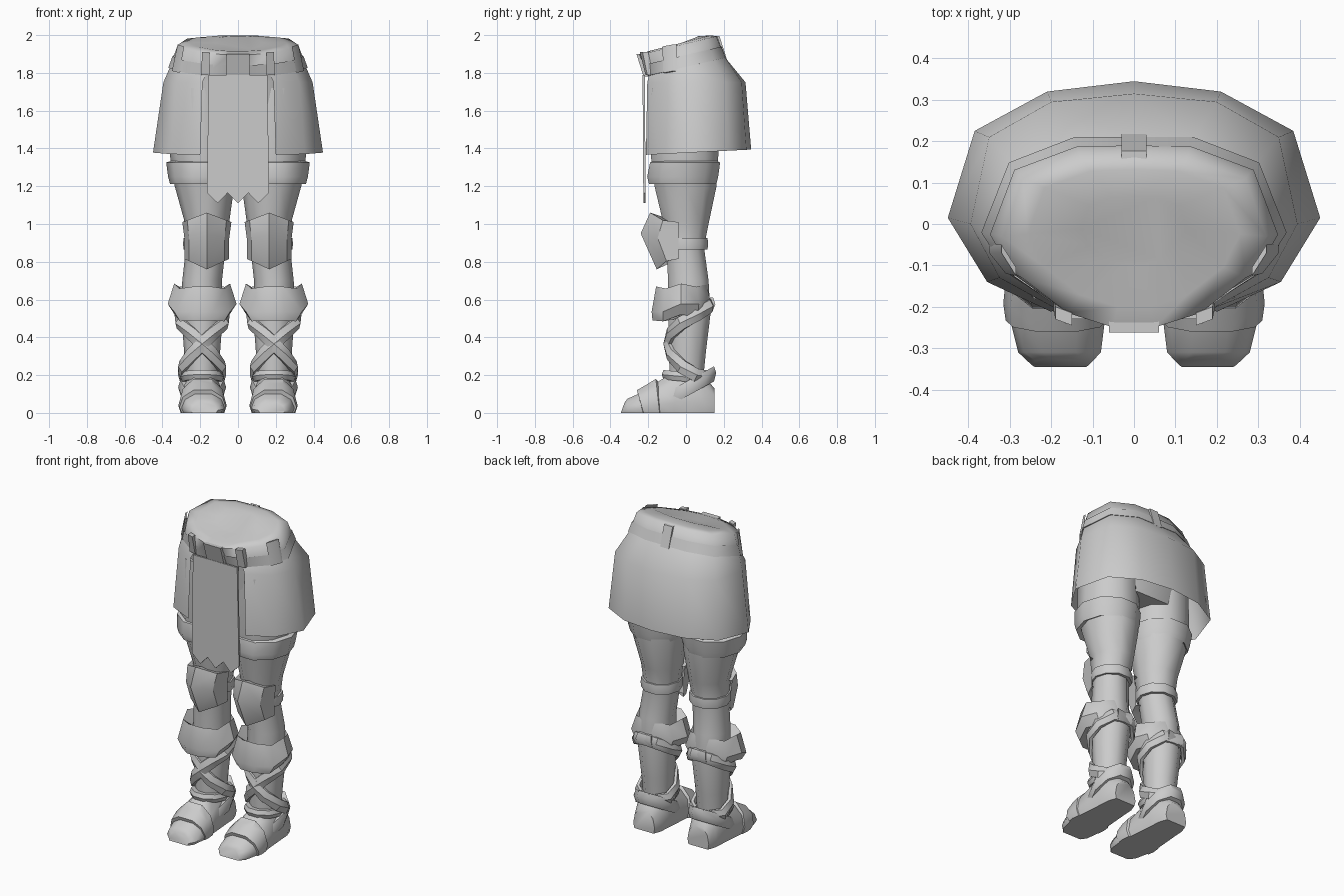
import bpy, bmesh, math
from mathutils import Vector

if "Cube" in bpy.data.objects:
    bpy.data.objects.remove(bpy.data.objects["Cube"])

mat = bpy.data.materials.new("plain_grey")
mat.diffuse_color = (0.6, 0.6, 0.6, 1)
mat.use_nodes = True
mat.node_tree.nodes["Principled BSDF"].inputs["Base Color"].default_value = mat.diffuse_color


def loft(name, rings, closed=True, cap0=False, cap1=False, loop=False, mirror=False, angle=40):
    """Skin a list of equal-length point rings."""
    bm = bmesh.new()
    vs = [[bm.verts.new(p) for p in r] for r in rings]
    n = len(rings[0])
    pairs = list(zip(vs, vs[1:])) + ([(vs[-1], vs[0])] if loop else [])
    for a, b in pairs:
        for i in range(n if closed else n - 1):
            j = (i + 1) % n
            bm.faces.new((a[i], a[j], b[j], b[i]))
    if cap0:
        bm.faces.new(vs[0][::-1])
    if cap1:
        bm.faces.new(vs[-1])
    bmesh.ops.remove_doubles(bm, verts=bm.verts, dist=1e-5)
    bmesh.ops.recalc_face_normals(bm, faces=bm.faces)
    me = bpy.data.meshes.new(name)
    bm.to_mesh(me)
    bm.free()
    me.materials.append(mat)
    ob = bpy.data.objects.new(name, me)
    bpy.context.collection.objects.link(ob)
    bpy.context.view_layer.objects.active = ob
    for o in bpy.context.selected_objects:
        o.select_set(False)
    ob.select_set(True)
    bpy.ops.object.shade_smooth_by_angle(angle=math.radians(angle))
    if mirror:
        ob.modifiers.new("mirror", 'MIRROR')
    return ob


def ell(x0, x1, y0, y1, z, slope=0.0, n=10):
    """Ellipse ring from its x and y extents, z sloping with y."""
    out = []
    for i in range(n):
        a = 2 * math.pi * i / n
        y = (y0 + y1) / 2 + (y1 - y0) / 2 * math.sin(a)
        out.append(((x0 + x1) / 2 + (x1 - x0) / 2 * math.cos(a), y, z + slope * y))
    return out


def both(half, z, slope=0.0, s=1.0):
    """Mirror a right-hand outline (front to back) into a full one."""
    pts = half + [(-x, y) for x, y in half[::-1] if x > 0]
    return [(x * s, y * s, z + slope * y) for x, y in pts]


# --- hips, belt and skirt ---
top = [(.05, -.25), (.16, -.215), (.27, -.13), (.32, -.03), (.27, .11), (.13, .16), (0, .165)]
low = [(.05, -.20), (.17, -.195), (.3, -.115), (.36, -.02), (.295, .145), (.14, .205), (0, .205)]
hip = [(.188, -.205), (.325, -.13), (.395, 0), (.35, .21), (.2, .295), (0, .315)]
hem = [(.2, -.212), (.355, -.14), (.45, .015), (.385, .225), (.21, .32), (0, .345)]
loft("hips", [both(low, 1.42, 0, .8), both(low, 1.6, 0, .92), both(low, 1.80, .24, .98),
              both(low, 1.835, .24), both(top, 1.955, .24), both(top, 1.965, .2, .8),
              both(top, 1.965, .18, .4)], cap0=True, cap1=True, angle=75)
loft("belt", [both(low, 1.832, .24, .97), both(low, 1.832, .24, 1.025),
              both([((a + c) / 2, (b + d) / 2) for (a, b), (c, d) in zip(low, top)], 1.895, .24, 1.02)],
     angle=60)
loft("skirt", [both(low[1:], 1.835, .24), both(hip, 1.75), both(hem, 1.377, .05)],
     closed=False, angle=50)


def box(name, corners, depth, mirror=False):
    """Thin plate: front outline extruded back along y."""
    loft(name, [corners, [(x, y + depth, z) for x, y, z in corners]], cap0=True, cap1=True, mirror=mirror)


# front cloth with a jagged hem
jag = [(x, -.226, 1.165 if i % 2 == 0 else 1.11)
       for i, x in enumerate((-.165, -.107, -.055, 0, .055, .107, .165))]
box("front_cloth", jag + [(.155, -.23, 1.79), (-.155, -.23, 1.79)], .012)
# belt buckle and loops
box("belt_buckle", [(-.06, -.225, 1.78), (.06, -.225, 1.78), (.06, -.262, 1.9), (-.06, -.262, 1.9)], .03)
box("front_loop", [(.15, -.215, 1.79), (.195, -.205, 1.79), (.19, -.23, 1.91), (.15, -.245, 1.91)],
    .03, mirror=True)
box("side_loop", [(.31, -.12, 1.80), (.35, -.07, 1.81), (.32, -.07, 1.95), (.285, -.125, 1.94)],
    .02, mirror=True)
box("back_loop", [(-.03, .195, 1.87), (.03, .195, 1.87), (.03, .155, 1.995), (-.03, .155, 1.995)], .022)

# --- legs ---
loft("leg", [ell(*r) for r in (
    (.03, .35, -.19, .18, 1.72), (.01, .36, -.195, .18, 1.36), (.02, .335, -.175, .17, 1.2),
    (.045, .285, -.13, .13, 1.02), (.065, .275, -.11, .10, .88), (.085, .295, -.1, .125, .7),
    (.08, .30, -.1, .135, .52), (.095, .285, -.095, .11, .32), (.105, .275, -.09, .09, .12))],
     cap0=True, cap1=True, mirror=True)


def band(name, x0, x1, y0, y1, zs, slope=0.0, bulge=.015, inset=.03, n=10):
    """Closed ring of leather around the leg, zs = (bottom, top)."""
    b, t = zs
    m = (b + t) / 2
    rows = [(inset, b), (0, b), (-bulge, m), (0, t), (inset, t)]
    loft(name, [ell(x0 + d, x1 - d, y0 + d, y1 - d, z, slope, n) for d, z in rows], mirror=True)


# thigh band, knee strap
loft("thigh_band", [ell(*r) for r in (
    (.04, .32, -.16, .15, 1.23), (.015, .36, -.205, .17, 1.213), (.005, .37, -.215, .18, 1.25),
    (.005, .38, -.2, .19, 1.325), (.04, .34, -.17, .16, 1.34))], mirror=True)
band("knee_strap", .05, .288, -.12, .12, (.865, .925), bulge=.003)


def arc(cx, rx, y_side, y_front, z_side, z_mid):
    """Open front-facing arc from the inner side to the outer side."""
    out = []
    for u, f in ((-1, 0), (-.8, .55), (0, 1), (.8, .55), (1, 0)):
        k = 1 - abs(u)
        out.append((cx + rx * u, y_side + (y_front - y_side) * f, z_side + (z_mid - z_side) * k))
    return out


# pointed knee guard
loft("knee_guard", [arc(.165, .09, -.04, -.1, 1.0, 1.03), arc(.165, .13, -.04, -.19, 1.01, 1.06),
                    arc(.165, .118, -.04, -.24, .92, .95), arc(.165, .118, -.04, -.155, .815, .76),
                    arc(.165, .08, -.04, -.09, .83, .79)], loop=True, closed=False, mirror=True, angle=35)


# boot cuff
def cuff(rx, y0, y1, zf, zb):
    return [(.19 + rx * math.cos(a), (y0 + y1) / 2 + (y1 - y0) / 2 * math.sin(a),
             zf + (zb - zf) * (math.sin(a) + 1) / 2 + .012 * math.cos(4 * a))
            for a in [2 * math.pi * i / 10 for i in range(10)]]


loft("boot_cuff", [cuff(.11, -.1, .1, .62, .61), cuff(.148, -.165, .115, .665, .68),
                   cuff(.182, -.19, .135, .53, .6), cuff(.145, -.185, .125, .485, .53),
                   cuff(.1, -.1, .1, .5, .53)], mirror=True)


def ribbon(name, path, width, thick):
    """Domed strap around the shin; path = (angle degrees, z, x radius, y radius)."""
    mid = [Vector((.19 + rx * math.cos(math.radians(a)), .015 + ry * math.sin(math.radians(a)), z))
           for a, z, rx, ry in path]
    rings = []
    for i, p in enumerate(mid):
        t = (mid[min(i + 1, len(mid) - 1)] - mid[max(i - 1, 0)]).normalized()
        out = Vector((p.x - .19, p.y - .015, 0)).normalized()
        side = t.cross(out).normalized()
        rings.append([p + side * width * u + out * thick * v
                      for u, v in ((-.5, -.6), (-.5, .3), (0, 1), (.5, .3), (.5, -.6))])
    loft(name, rings, cap0=True, cap1=True, mirror=True)


# straps crossing on the shin, one turning each way
for name, sgn in (("outer_shin_strap", 1), ("inner_shin_strap", -1)):
    keys = ((110, .575, .14, .13), (60, .565, .14, .13), (20, .52, .135, .12), (-20, .475, .13, .12),
            (-60, .42, .115, .115), (-90, .365, .11, .115), (-120, .31, .11, .115),
            (-160, .245, .115, .11), (-200, .2, .115, .11), (-240, .19, .11, .105))
    ribbon(name, [(a if sgn > 0 else 180 - a, z, rx, ry) for a, z, rx, ry in keys], .07, .02)

# --- boots ---


def section(y, cx, hw, top_z, lean=0.0, bot=0.0):
    """Rounded foot cross-section facing along y."""
    return [(cx + hw * u, y + lean * v, bot + (top_z - bot) * v) for u, v in
            ((-.9, 0), (-1, .25), (-.85, .7), (-.4, 1), (.4, 1), (.85, .7), (1, .25), (.9, 0))]


loft("foot", [section(*s) for s in (
    (-.345, .178, .07, .055, .02), (-.31, .18, .1, .075), (-.23, .185, .115, .11), (-.14, .19, .115, .17),
    (-.06, .19, .108, .22), (.03, .19, .1, .24), (.1, .19, .095, .19), (.15, .19, .075, .13))],
     cap0=True, cap1=True, mirror=True)
# band over the toes
loft("toe_band", [section(-.23, .185, .1, .09, -.02), section(-.225, .187, .123, .12, -.035),
                  section(-.19, .188, .128, .155, -.01), section(-.14, .188, .123, .18, -.02),
                  section(-.13, .188, .1, .15)], mirror=True)
# slanted heel strap and instep strap
band("heel_strap", .075, .305, -.115, .155, (.085, .165), slope=.55, bulge=.012)
band("instep_strap", .085, .295, -.125, .115, (.165, .215), slope=-.1, bulge=.01)
